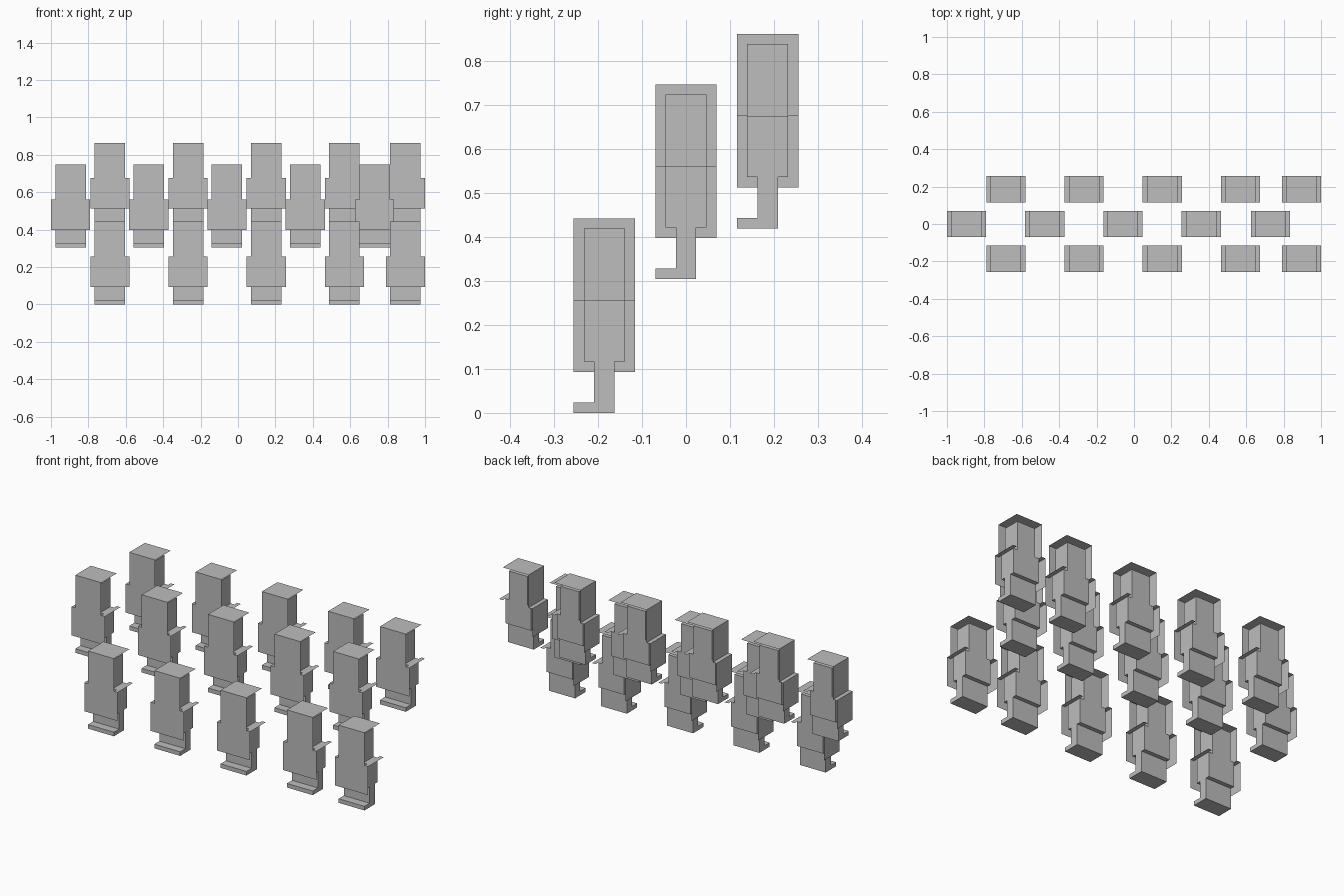
import bpy, bmesh
from mathutils import Vector

cube = bpy.data.objects.get("Cube")
if cube:
    bpy.data.objects.remove(cube, do_unlink=True)

U = 0.0233  # block unit

grey = bpy.data.materials.new("mid grey")
grey.use_nodes = True
colour = (0.51, 0.51, 0.51, 1)
grey.diffuse_color = colour
grey.node_tree.nodes["Principled BSDF"].inputs["Base Color"].default_value = colour


def box(bm, lo, hi):
    """Closed box between two corners, in block units."""
    lo, hi = Vector(lo), Vector(hi)
    made = bmesh.ops.create_cube(bm, size=1)["verts"]
    for v in made:
        v.co = (lo + hi) / 2 + v.co * (hi - lo)


def sheet(bm, *corners):
    """Single flat face through the corners, in block units."""
    bm.faces.new([bm.verts.new(c) for c in corners])


def finish(bm, name):
    bmesh.ops.scale(bm, vec=(U, U, U), verts=bm.verts)
    mesh = bpy.data.meshes.new(name)
    bm.to_mesh(mesh)
    bm.free()
    mesh.materials.append(grey)
    return mesh


# Outer cover: front, one side, top and shoulder ledges; open elsewhere
bm = bmesh.new()
for half, low, high in ((4.5, 4, 11), (3.5, 11, 19)):
    sheet(bm, (-half, -3, low), (half, -3, low), (half, -3, high), (-half, -3, high))
    sheet(bm, (-half, 3, low), (-half, -3, low), (-half, -3, high), (-half, 3, high))
for left, right, z in ((-4.5, -3.5, 11), (3.5, 4.5, 11), (-3.5, 3.5, 19)):
    sheet(bm, (left, -3, z), (right, -3, z), (right, 3, z), (left, 3, z))
cover = finish(bm, "cover")

# Inner body: wide lower block and narrow upper block
bm = bmesh.new()
box(bm, (-3.5, -2, 5), (3.5, 2, 11))
box(bm, (-2.5, -2, 11), (2.5, 2, 18))
body = finish(bm, "body")

# Leg with a foot pointing forward: side profile pushed across the width
bm = bmesh.new()
profile = [(-3, 0), (1, 0), (1, 5), (-1, 5), (-1, 1), (-3, 1)]
face = bm.faces.new([bm.verts.new((-3.5, y, z)) for y, z in profile])
pushed = bmesh.ops.extrude_face_region(bm, geom=[face])["geom"]
bmesh.ops.translate(bm, vec=(7, 0, 0),
                    verts=[g for g in pushed if isinstance(g, bmesh.types.BMVert)])
bmesh.ops.recalc_face_normals(bm, faces=bm.faces)
leg = finish(bm, "leg")

# Three rising rows of five
outer_row = (-0.685, -0.267, 0.151, 0.569, 0.895)
middle_row = (-0.895, -0.477, -0.059, 0.36, 0.73)
rows = (("front", -0.186, 0, outer_row),
        ("middle", 0, 0.305, middle_row),
        ("back", 0.186, 0.42, outer_row))
for row, y, z, places in rows:
    for number, x in enumerate(places, 1):
        for mesh in (cover, body, leg):
            part = bpy.data.objects.new(f"{row}_row_{mesh.name}_{number}", mesh)
            part.location = (x, y, z)
            bpy.context.collection.objects.link(part)
